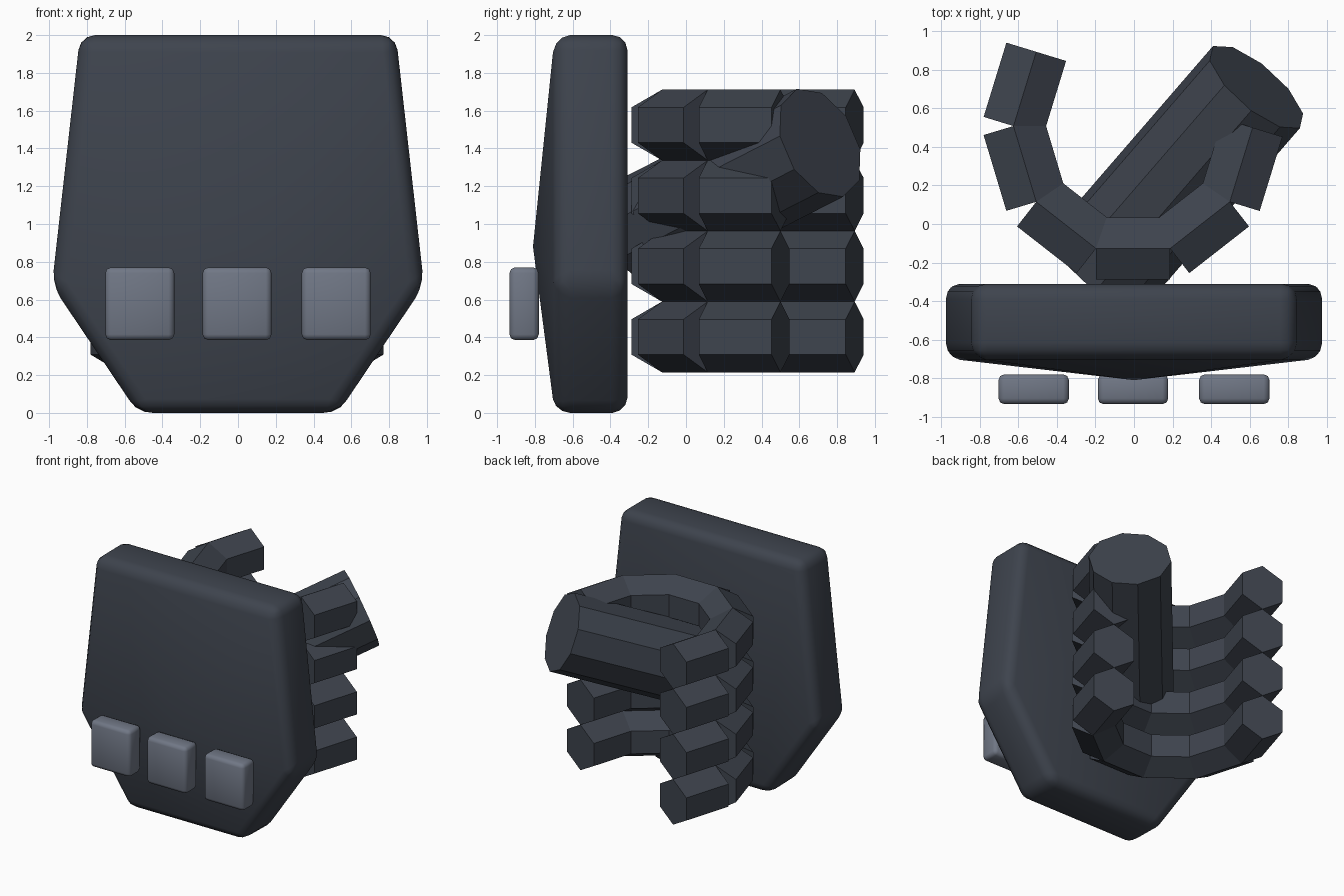
import bpy, bmesh, math
from mathutils import Vector, Matrix

if "Cube" in bpy.data.objects:
    bpy.data.objects.remove(bpy.data.objects["Cube"])


def material(name, color):
    m = bpy.data.materials.new(name)
    m.diffuse_color = (*color, 1)
    m.use_nodes = True
    m.node_tree.nodes["Principled BSDF"].inputs["Base Color"].default_value = m.diffuse_color
    return m


DARK = material("dark slate", (0.048, 0.057, 0.075))
GREY = material("steel grey", (0.162, 0.184, 0.235))


def make(name, bm, mat):
    bmesh.ops.recalc_face_normals(bm, faces=bm.faces)
    me = bpy.data.meshes.new(name)
    bm.to_mesh(me)
    bm.free()
    me.materials.append(mat)
    ob = bpy.data.objects.new(name, me)
    bpy.context.collection.objects.link(ob)
    return ob


def round_edges(ob, width, segments):
    b = ob.modifiers.new("rounded", 'BEVEL')
    b.width, b.segments = width, segments
    b.limit_method, b.angle_limit = 'ANGLE', math.radians(30)
    bpy.context.view_layer.objects.active = ob
    ob.select_set(True)
    bpy.ops.object.modifier_apply(modifier=b.name)
    bpy.ops.object.shade_smooth_by_angle(angle=math.radians(50))
    ob.select_set(False)


def add_prism(bm, a, b, radius, sides, phase):
    """Prism from a to b; phase is the angle of a corner away from straight up."""
    axis = (b - a).normalized()
    side = Vector((0, 0, 1)).cross(axis).normalized()
    up = axis.cross(side)
    rings = []
    for p in (a, b):
        ring = []
        for i in range(sides):
            t = phase + math.tau * i / sides
            ring.append(bm.verts.new(p + radius * (up * math.cos(t) + side * math.sin(t))))
        rings.append(ring)
    for i in range(sides):
        j = (i + 1) % sides
        bm.faces.new((rings[0][i], rings[0][j], rings[1][j], rings[1][i]))
    bm.faces.new(rings[0])
    bm.faces.new(rings[1])


# Back plate: six-sided slab with a shallow peak on the front
half = [(0.836, 2.0), (0.985, 0.675), (0.53, 0.0)]
outline = half + [(-x, z) for x, z in reversed(half)]
bm = bmesh.new()
back = [bm.verts.new((x, -0.31, z)) for x, z in outline]
front = [bm.verts.new((x, -0.695, z)) for x, z in outline]
peak = bm.verts.new((0, -0.81, 0.88))
bm.faces.new(back)
for i in range(6):
    j = (i + 1) % 6
    bm.faces.new((back[i], back[j], front[j], front[i]))
    bm.faces.new((front[i], front[j], peak))
round_edges(make("hand_plate", bm, DARK), 0.08, 3)

# Three knuckle blocks on the front
for n, x in enumerate((-0.52, -0.005, 0.52)):
    bm = bmesh.new()
    bmesh.ops.create_cube(bm, size=1, matrix=Matrix.Translation((x, -0.857, 0.578))
                          @ Matrix.Diagonal((0.365, 0.155, 0.385, 1)))
    round_edges(make(f"knuckle_block_{n + 1}", bm, GREY), 0.03, 2)

# Four curled fingers, each a chain of separate hexagonal links
path = [(-0.507, 0.893), (-0.625, 0.508), (-0.507, 0.115), (-0.197, -0.127),
        (0.187, -0.127), (0.497, 0.115), (0.615, 0.5)]
for n in range(4):
    z = 0.402 + 0.374 * n
    bm = bmesh.new()
    for p, q in zip(path, path[1:]):
        add_prism(bm, Vector((*p, z)), Vector((*q, z)), 0.187, 6, 0)
    make(f"finger_{n + 1}", bm, DARK)

# Thumb: thick ten-sided rod rising outward from the plate
bm = bmesh.new()
tip = Vector((0.635, 0.71, 1.43))
axis = Vector((0.61, 0.705, 0.36)).normalized()
add_prism(bm, tip - axis * 1.33, tip, 0.312, 10, math.radians(25))
make("thumb", bm, DARK)
